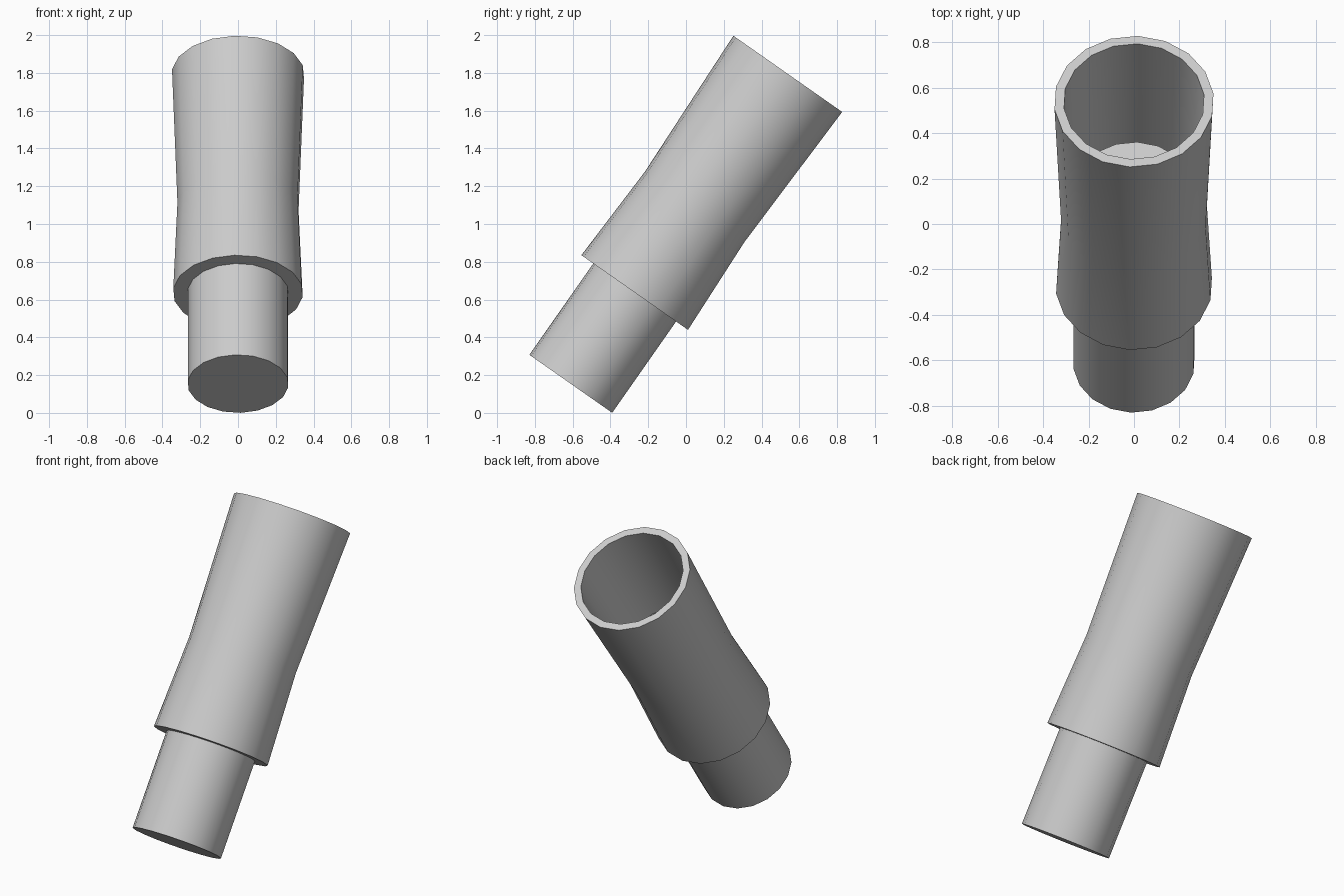
import bpy, bmesh, math
from mathutils import Matrix, Vector

cube = bpy.data.objects.get("Cube")
if cube:
    bpy.data.objects.remove(cube, do_unlink=True)

SIDES = 18
PHASE = math.radians(7)
# Lean of the whole tube towards the back, starting at the lower cap centre
LEAN = Matrix.Translation((0, -0.61, 0.154)) @ Matrix.Rotation(math.radians(-35), 4, 'X')

grey = bpy.data.materials.new("plain grey")
grey.use_nodes = True
colour = (0.6, 0.6, 0.6, 1)
grey.diffuse_color = colour
grey.node_tree.nodes["Principled BSDF"].inputs["Base Color"].default_value = colour


def lathe(name, profile, closed):
    """Turn (radius, height) points round the axis; closed joins last to first, else caps ends."""
    bm = bmesh.new()
    rings = []
    for r, h in profile:
        angles = [PHASE + math.tau * i / SIDES for i in range(SIDES)]
        rings.append([bm.verts.new((r * math.cos(a), r * math.sin(a), h)) for a in angles])
    pairs = list(zip(rings, rings[1:]))
    if closed:
        pairs.append((rings[-1], rings[0]))
    else:
        bm.faces.new(rings[0])
        bm.faces.new(rings[-1])
    for low, high in pairs:
        for i in range(SIDES):
            j = (i + 1) % SIDES
            bm.faces.new((low[i], low[j], high[j], high[i]))
    bmesh.ops.recalc_face_normals(bm, faces=bm.faces)
    mesh = bpy.data.meshes.new(name)
    bm.to_mesh(mesh)
    bm.free()
    mesh.materials.append(grey)
    obj = bpy.data.objects.new(name, mesh)
    obj.matrix_world = LEAN
    bpy.context.collection.objects.link(obj)
    bpy.ops.object.select_all(action='DESELECT')
    obj.select_set(True)
    bpy.context.view_layer.objects.active = obj
    bpy.ops.object.shade_smooth_by_angle(angle=math.radians(30))
    return obj


# Solid plug running up inside the sleeve, its top forming the cavity floor
lathe("inner_plug", [(0.268, 0), (0.268, 1.31)], closed=False)

# Hollow sleeve with a slight waist and an open top
lathe("outer_sleeve", [(0.345, 0.59), (0.323, 1.144), (0.352, 2.003),
                       (0.31, 2.003), (0.283, 1.144), (0.268, 0.59)], closed=True)
